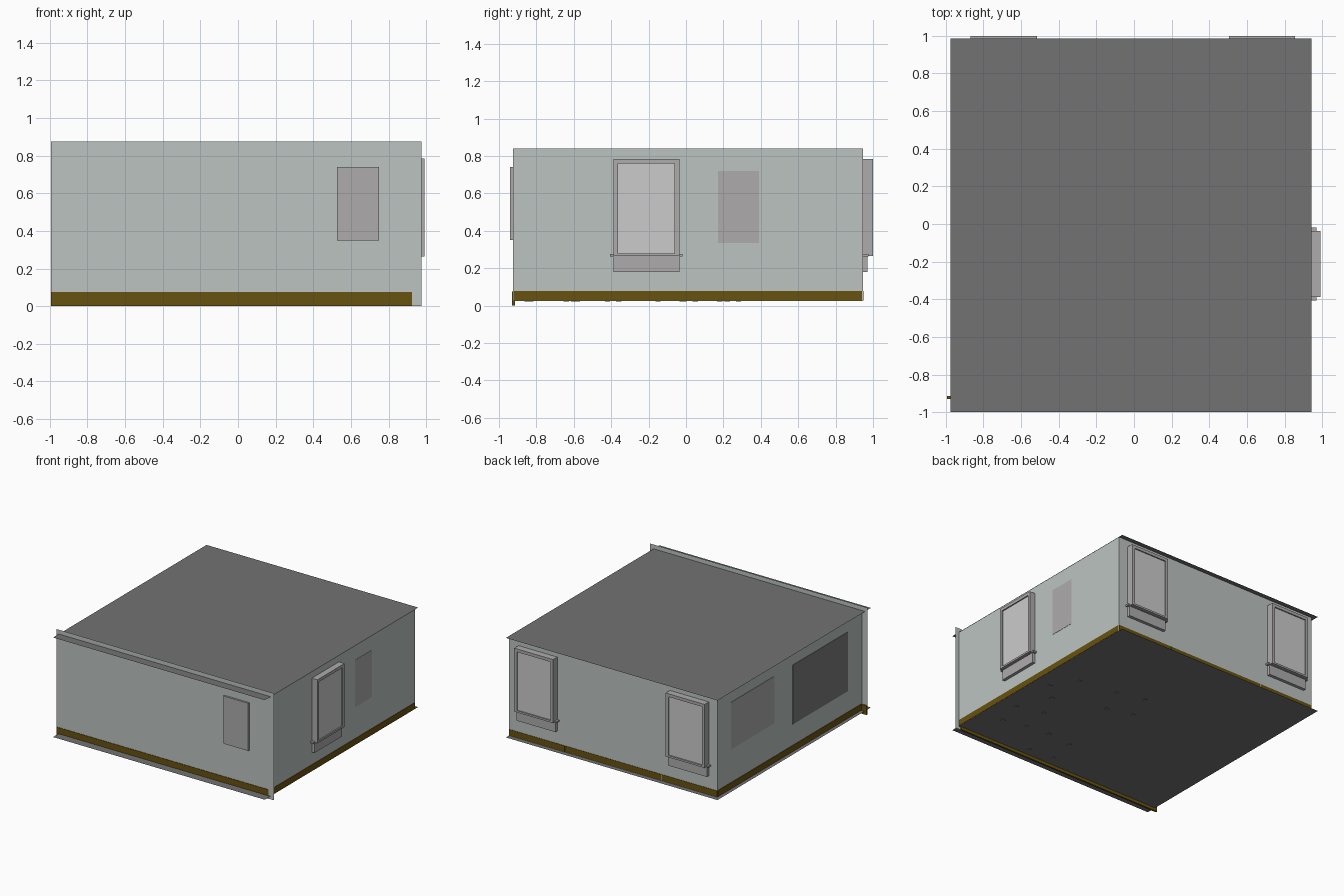
import bpy, bmesh

if "Cube" in bpy.data.objects:
    bpy.data.objects.remove(bpy.data.objects["Cube"])


def material(name, r, g, b):
    m = bpy.data.materials.new(name)
    m.diffuse_color = (r, g, b, 1)
    m.use_nodes = True
    m.node_tree.nodes["Principled BSDF"].inputs["Base Color"].default_value = m.diffuse_color
    return m


WALL = material("wall_paint", .50, .55, .53)
SLAB = material("slab_grey", .17, .17, .17)
WOOD = material("skirting_wood", .14, .085, .005)
PANE = material("pane_grey", .42, .41, .41)
DARK = material("dark_pane", .2, .2, .2)
GLASS = material("glass", .58, .58, .58)


def finish(bm, name, mat):
    me = bpy.data.meshes.new(name)
    bm.to_mesh(me)
    bm.free()
    ob = bpy.data.objects.new(name, me)
    me.materials.append(mat)
    bpy.context.collection.objects.link(ob)
    return ob


def sheet(name, mat, x, y, z):
    """Flat quad: exactly one of x, y, z is a single number."""
    if not isinstance(x, tuple):
        pts = [(x, y[i], z[j]) for i, j in ((0, 0), (1, 0), (1, 1), (0, 1))]
    elif not isinstance(y, tuple):
        pts = [(x[i], y, z[j]) for i, j in ((0, 0), (1, 0), (1, 1), (0, 1))]
    else:
        pts = [(x[i], y[j], z) for i, j in ((0, 0), (1, 0), (1, 1), (0, 1))]
    bm = bmesh.new()
    bm.faces.new([bm.verts.new(p) for p in pts])
    return finish(bm, name, mat)


def add_box(bm, x, y, z):
    vs = bmesh.ops.create_cube(bm, size=1)["verts"]
    for v in vs:
        v.co = [(a + b) / 2 + c * (b - a) for (a, b), c in zip((x, y, z), v.co)]


def boxes(name, mat, items):
    bm = bmesh.new()
    for it in items:
        add_box(bm, *it)
    return finish(bm, name, mat)


# Main planes of the room
LEFT, RIGHT, FRONT, BACK = -.945, .94, -.925, .945
LOW, TOP = .025, .84

# Floor and roof sheets overhang the walls
sheet("roof", SLAB, (-.975, .942), (-1, .985), TOP)
sheet("floor", SLAB, (-.975, .942), (-1, .985), LOW)

# Walls; the front one runs past the others on every side
sheet("front_wall", WALL, (-.995, .975), FRONT, (0, .875))
sheet("back_wall", WALL, (LEFT, RIGHT), BACK, (LOW, TOP))
sheet("left_wall", WALL, LEFT, (FRONT, BACK), (LOW, TOP))
sheet("right_wall", WALL, RIGHT, (FRONT, BACK), (LOW, TOP))

# Skirting boards showing on both faces of the walls
boxes("front_skirting", WOOD, [((-.995, .925), (FRONT - .004, FRONT + .01), (0, .075))])
for name, x in (("left_skirting", LEFT), ("right_skirting", RIGHT)):
    boxes(name, WOOD, [((x - .003, x + .003), (-.92, .94), (LOW + .003, .078))])
boxes("back_skirting", WOOD,
      [((a, b), (BACK - .006, BACK + .003), (LOW + .003, .078))
       for a, b in ((LEFT, -.445), (-.44, .43), (.435, RIGHT))])

# Flat panes set in the walls
boxes("front_pane", PANE, [((.525, .75), (-.94, -.915), (.35, .74))])
boxes("right_pane", PANE, [((RIGHT - .003, RIGHT + .002), (.17, .39), (.335, .72))])
boxes("left_pane_small", PANE, [((LEFT - .003, LEFT + .003), (.21, .77), (.35, .735))])
boxes("left_pane_large", DARK, [((LEFT - .003, LEFT + .003), (-.74, -.03), (.25, .735))])


def window(name, centre, on_back):
    """Box window: raised frame, recessed glass, sill and apron."""
    def place(u, d, z):
        u = (centre + u[0], centre + u[1])
        base = BACK if on_back else RIGHT
        d = (base + d[0], base + d[1])
        return (u, d, z) if on_back else (d, u, z)

    w, deep = .176, .055 if on_back else .05
    d = (-.02, deep)
    boxes(name + "_frame", PANE, [
        place((-w, -w + .025), d, (.265, .785)),
        place((w - .025, w), d, (.265, .785)),
        place((-w + .025, w - .025), d, (.76, .785)),
        place((-w + .025, w - .025), d, (.265, .28))])
    boxes(name + "_glass", GLASS,
          [place((-w + .025, w - .025), (-.01, deep - .01), (.28, .76))])
    boxes(name + "_sill", PANE, [place((-w - .018, w + .018), (-.02, .03), (.262, .275))])
    boxes(name + "_apron", PANE, [place((-w, w), (-.02, .025), (.18, .262))])


window("back_left_window", -.692, True)
window("back_right_window", .68, True)
window("right_window", -.212, False)

# Small furniture feet poking through the floor
FEET = [(.81, -.02), (.68, .18), (.36, .22), (.13, .28), (.68, -.15),
        (.80, -.42), (.75, -.64), (.58, -.36), (.55, -.60), (.26, -.01),
        (.05, .05), (.35, -.58), (.31, -.85), (.13, -.60), (.09, -.83)]
boxes("furniture_feet", SLAB,
      [((x - .014, x + .014), (y - .014, y + .014), (.021, .035)) for x, y in FEET])
